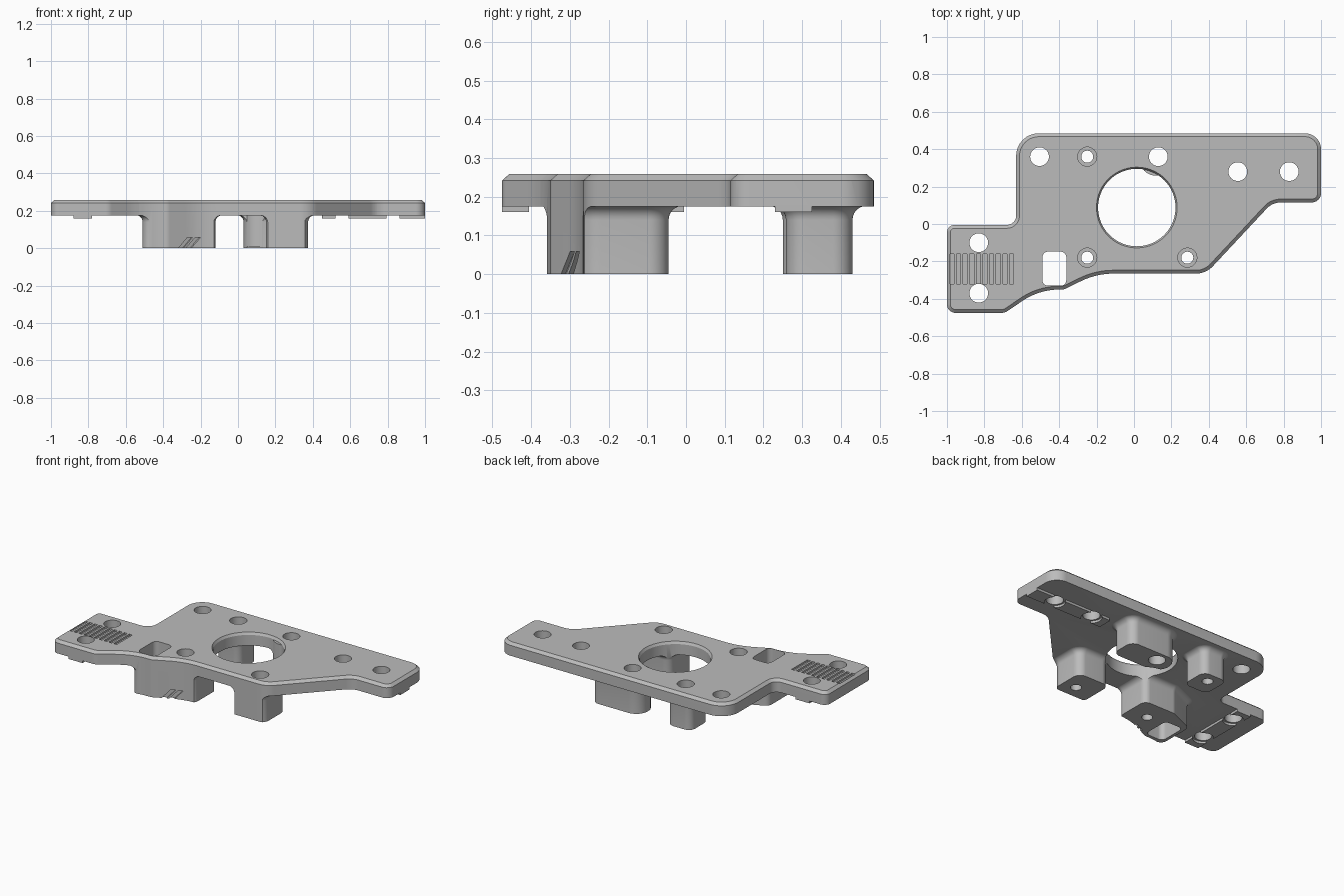
import bpy, bmesh, math
from mathutils import Vector

cube = bpy.data.objects.get("Cube")
if cube:
    bpy.data.objects.remove(cube, do_unlink=True)

TOP, UNDER, FILLET = 0.258, 0.175, 0.035

grey = bpy.data.materials.new("plain_grey")
grey.use_nodes = True
grey.diffuse_color = (0.5, 0.5, 0.5, 1)
grey.node_tree.nodes["Principled BSDF"].inputs["Base Color"].default_value = (0.5, 0.5, 0.5, 1)


def rounded(corners, n=8):
    """Counter-clockwise loop from (x, y, radius) corners."""
    loop = []
    for i, (x, y, r) in enumerate(corners):
        p = Vector((x, y))
        a = (Vector(corners[i - 1][:2]) - p).normalized()
        b = (Vector(corners[(i + 1) % len(corners)][:2]) - p).normalized()
        half = a.angle(b) / 2
        t = r / math.tan(half)
        c = p + (a + b).normalized() * (r / math.sin(half))
        u, v = p + a * t - c, p + b * t - c
        loop += [c + u.lerp(v, k / n).normalized() * r for k in range(n + 1)]
    return loop


def rect(x0, x1, y0, y1, r):
    return rounded([(x0, y0, r), (x1, y0, r), (x1, y1, r), (x0, y1, r)])


def circle(x, y, r, n=40):
    turn = [math.tau * k / n for k in range(n)]
    return [Vector((x + r * math.cos(t), y + r * math.sin(t))) for t in turn]


def offset(loop, d):
    """Move a loop outward by d with mitred corners."""
    out = []
    for i, p in enumerate(loop):
        e = (p - loop[i - 1]).normalized()
        f = (loop[(i + 1) % len(loop)] - p).normalized()
        m = Vector((e.y + f.y, -e.x - f.x)).normalized()
        out.append(p + m * d / max(0.3, m.dot(Vector((e.y, -e.x)))))
    return out


def loft(name, levels):
    """Solid through stacked (loop, z) levels."""
    bm = bmesh.new()
    rings = [[bm.verts.new((p.x, p.y, z)) for p in loop] for loop, z in levels]
    for lo, hi in zip(rings, rings[1:]):
        for i in range(len(lo)):
            bm.faces.new((lo[i - 1], lo[i], hi[i], hi[i - 1]))
    bm.faces.new(rings[0][::-1])
    bm.faces.new(rings[-1])
    bmesh.ops.recalc_face_normals(bm, faces=bm.faces)
    me = bpy.data.meshes.new(name)
    bm.to_mesh(me)
    bm.free()
    me.materials.append(grey)
    ob = bpy.data.objects.new(name, me)
    bpy.context.collection.objects.link(ob)
    return ob


def combine(target, other, op):
    """Apply a boolean and drop the helper."""
    mod = target.modifiers.new(op, 'BOOLEAN')
    mod.operation, mod.object, mod.solver = op, other, 'EXACT'
    bpy.context.view_layer.objects.active = target
    bpy.ops.object.modifier_apply(modifier=mod.name)
    bpy.data.objects.remove(other, do_unlink=True)


def cut(target, loop, z0=-0.1, z1=0.4):
    combine(target, loft("cutter", [(loop, z0), (loop, z1)]), 'DIFFERENCE')


# Plate with chamfered upper rim
outline = rounded([
    (-1, -0.475, 0.045), (-0.69, -0.475, 0.06), (-0.51, -0.352, 0.35), (-0.375, -0.35, 0.05),
    (-0.2, -0.265, 0.4), (0.385, -0.265, 0.12), (0.74, 0.115, 0.1), (1, 0.115, 0.05),
    (1, 0.485, 0.085), (-0.63, 0.485, 0.12), (-0.63, -0.005, 0.05), (-1, -0.005, 0.04)])
wide = offset(outline, 0.001)
plate = loft("mounting_plate", [(wide, UNDER), (wide, 0.241), (offset(outline, -0.018), TOP)])

# Legs flaring into the underside
back_leg = rounded([(0.03, 0.258, 0.085), (0.375, 0.258, 0.05),
                    (0.375, 0.43, 0.05), (0.03, 0.43, 0.08)])
legs = {
    "slotted_front_leg": rounded([
        (-0.51, -0.356, 0.04), (-0.36, -0.366, 0.01), (-0.18, -0.28, 0.01), (-0.12, -0.28, 0.04),
        (-0.12, -0.045, 0.04), (-0.34, -0.045, 0.05), (-0.51, -0.12, 0.04)]),
    "front_leg": rounded([(0.15, -0.28, 0.04), (0.375, -0.28, 0.06),
                          (0.375, -0.045, 0.05), (0.15, -0.045, 0.05)]),
    "small_back_leg": rect(-0.335, -0.165, 0.25, 0.43, 0.045),
    "long_back_leg": back_leg,
}
for name, loop in legs.items():
    levels = [(loop, 0)]
    for k in range(7):
        t = k / 6 * math.pi / 2
        levels.append((offset(loop, FILLET * (1 - math.cos(t))),
                       UNDER - FILLET + (FILLET + 0.001) * math.sin(t)))
    levels.append((levels[-1][0], 0.2))
    combine(plate, loft(name, levels), 'UNION')

# Locating rails under both ends, interrupted around the bolt holes
wing_holes = [(-0.83, -0.1), (-0.83, -0.37)]
end_holes = [(0.555, 0.28), (0.83, 0.28)]
for loop, holes in ((rect(-0.88, -0.78, -0.5, 0.02, 0.01), wing_holes),
                    (rect(0.45, 1.02, 0.23, 0.325, 0.01), end_holes)):
    rail = loft("rail", [(loop, 0.16), (loop, 0.195)])
    for x, y in holes:
        cut(rail, circle(x, y, 0.061))
    combine(plate, rail, 'UNION')

# Trim everything to the plate outline
combine(plate, loft("trim", [(outline, -0.1), (outline, 0.4)]), 'INTERSECT')

# Large bore with a slight lip, then the leg core that bulges into it
bore = [(circle(0.015, 0.088, r, 80), z) for r, z in ((0.207, -0.1), (0.207, 0.243), (0.224, 0.272))]
combine(plate, loft("bore", bore), 'DIFFERENCE')
core = offset(back_leg, -0.001)
combine(plate, loft("leg_core", [(core, 0.01), (core, 0.24)]), 'UNION')

# Bolt holes and counterbored screw holes
for x, y in wing_holes + end_holes + [(-0.505, 0.36), (0.13, 0.36)]:
    cut(plate, circle(x, y, 0.05))
for x, y in [(-0.25, 0.36), (-0.25, -0.18), (0.285, -0.18)]:
    cut(plate, circle(x, y, 0.051), 0.06)
    cut(plate, circle(x, y, 0.032))

# Rounded slot through plate and leg
cut(plate, rect(-0.49, -0.362, -0.33, -0.148, 0.03))

# Row of grip grooves on the wing
for i in range(10):
    x = -0.985 + 0.0355 * i
    cut(plate, [Vector(p) for p in ((x, -0.32), (x + 0.022, -0.32),
                                    (x + 0.022, -0.16), (x, -0.16))], TOP - 0.012)

# Two slanted notches at the foot of the slotted leg
along, across = Vector((0.9, 0.437)), Vector((0.437, -0.9))
for start in (0, 0.045):
    def notch(s):
        p = Vector((-0.32, -0.323)) + along * s
        return [p + across * 0.02, p + along * 0.03 + across * 0.02,
                p + along * 0.03 - across * 0.012, p - across * 0.012]
    combine(plate, loft("notch", [(notch(start - 0.01), -0.012), (notch(start + 0.055), 0.058)]),
            'DIFFERENCE')

bpy.ops.object.select_all(action='DESELECT')
plate.select_set(True)
bpy.context.view_layer.objects.active = plate
bpy.ops.object.shade_smooth_by_angle(angle=math.radians(30))
